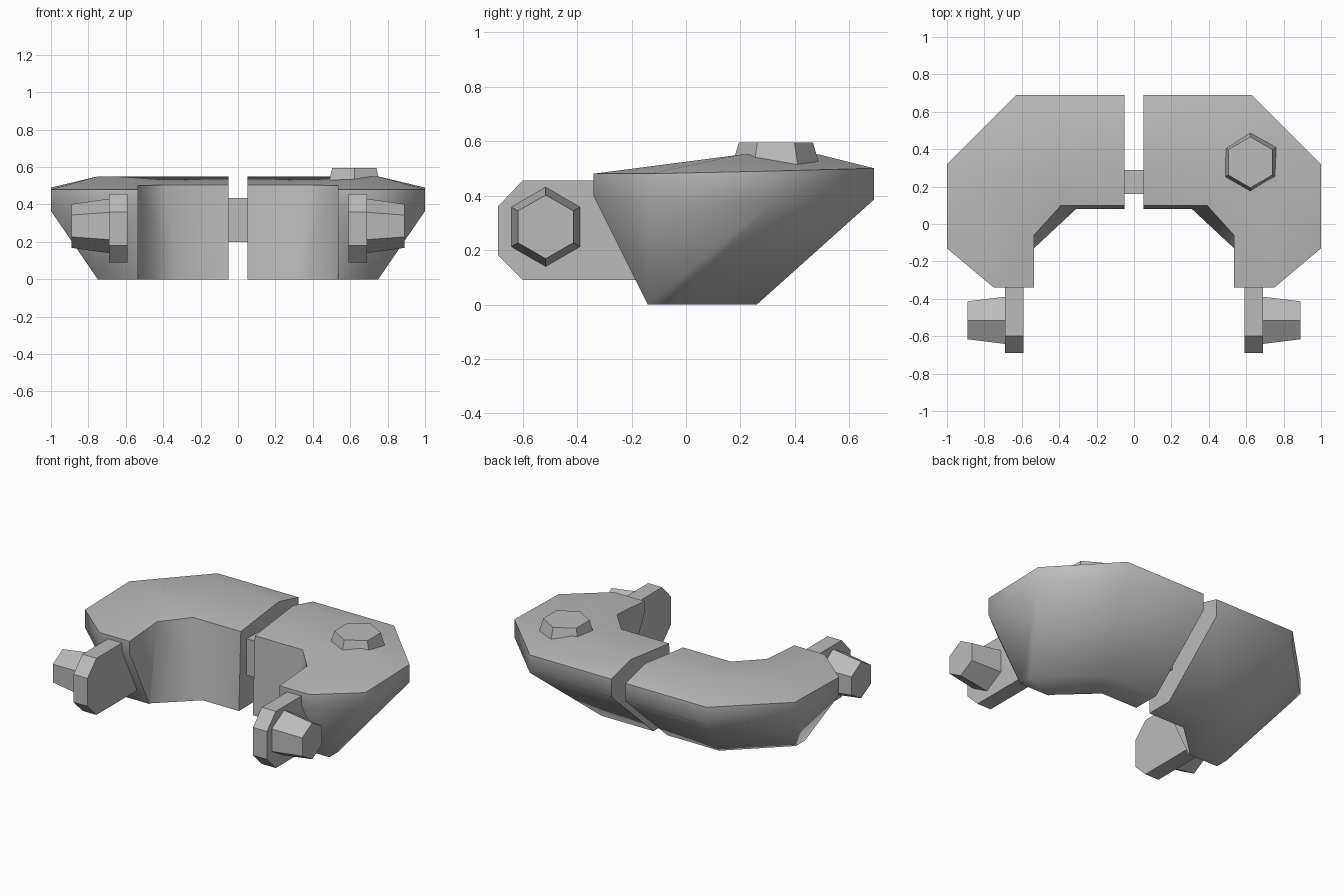
import bpy
import bmesh
import math
from mathutils import Matrix, Vector

cube = bpy.data.objects.get("Cube")
if cube:
    bpy.data.objects.remove(cube, do_unlink=True)

grey = bpy.data.materials.new("plain grey")
grey.use_nodes = True
grey.diffuse_color = (0.5, 0.5, 0.5, 1)
grey.node_tree.nodes["Principled BSDF"].inputs["Base Color"].default_value = grey.diffuse_color


def finish(bm, name, angle=30, mirrored=False):
    """Turn a bmesh into a grey object, optionally flipped to the -x side."""
    if mirrored:
        bmesh.ops.scale(bm, vec=(-1, 1, 1), verts=bm.verts)
    bmesh.ops.recalc_face_normals(bm, faces=bm.faces)
    mesh = bpy.data.meshes.new(name)
    bm.to_mesh(mesh)
    bm.free()
    mesh.materials.append(grey)
    obj = bpy.data.objects.new(name, mesh)
    bpy.context.collection.objects.link(obj)
    bpy.ops.object.select_all(action='DESELECT')
    bpy.context.view_layer.objects.active = obj
    obj.select_set(True)
    bpy.ops.object.shade_smooth_by_angle(angle=math.radians(angle))
    return obj


def body_half(name, mirrored):
    """Angular arm: rails swept from the middle gap round to the front end."""
    bm = bmesh.new()
    inner_bottom = [(.05, .08, 0), (.31, .08, 0), (.535, -.13, 0), (.535, -.14, 0)]
    inner_top = [(.05, .10, .505), (.39, .10, .505), (.535, -.06, .5), (.535, -.34, .48)]
    ridge = [(.05, .49, .55), (.45, .49, .55), (.75, .20, .55), (.75, -.34, .48)]
    outer_top = [(.05, .69, .5), (.63, .69, .5), (1, .32, .49), (1, -.13, .48)]
    outer_low = [(x, y, z - .115) for x, y, z in outer_top]
    outer_bottom = [(.05, .26, 0), (.42, .26, 0), (.75, -.05, 0), (.75, -.14, 0)]
    rails = [[bm.verts.new(p) for p in rail] for rail in
             (inner_bottom, inner_top, ridge, outer_top, outer_low, outer_bottom)]
    count = len(rails)
    nose_in = bm.verts.new((.535, -.34, .4))
    nose_out = bm.verts.new((.75, -.34, .4))

    for r in range(count):
        a, b = rails[r], rails[(r + 1) % count]
        for s in range(3):
            face = [a[s], a[s + 1], b[s + 1], b[s]]
            # The inner wall stops against the blunt nose
            if r == 0 and s == 2:
                face.insert(2, nose_in)
            bm.faces.new(face)

    # Gap face, then nose, undercut and outer chamfer
    bm.faces.new([rail[0] for rail in rails])
    ib, it, rd, ot, ol, ob = [rail[-1] for rail in rails]
    bm.faces.new([it, rd, nose_out, nose_in])
    bm.faces.new([nose_in, nose_out, ob, ib])
    bm.faces.new([rd, ot, ol, nose_out])
    bm.faces.new([nose_out, ol, ob])
    return finish(bm, name, 50, mirrored)


def lug(name, mirrored):
    """Flat plate with clipped corners reaching forward from the arm."""
    bm = bmesh.new()
    outline = [(-.15, .09), (-.6, .09), (-.69, .18), (-.69, .36), (-.6, .455), (-.15, .455)]
    face = bm.faces.new([bm.verts.new((.59, y, z)) for y, z in outline])
    new = bmesh.ops.extrude_face_region(bm, geom=[face])["geom"]
    bmesh.ops.translate(bm, vec=(.1, 0, 0),
                        verts=[v for v in new if isinstance(v, bmesh.types.BMVert)])
    return finish(bm, name, 30, mirrored)


def hex_bolt(name, start, end, r_start, r_end, mirrored=False):
    """Tapered six-sided head between two points."""
    start, end = Vector(start), Vector(end)
    axis = end - start
    bm = bmesh.new()
    bmesh.ops.create_cone(bm, cap_ends=True, segments=6, radius1=r_start,
                          radius2=r_end, depth=axis.length)
    # Corners point along y on the side bolts and along x on the top bolt
    turn = Vector((0, 0, 1)).rotation_difference(axis).to_matrix().to_4x4()
    spin = Matrix.Rotation(math.radians(90 if abs(axis.x) > 0 else 0), 4, 'Z')
    bmesh.ops.transform(bm, verts=bm.verts,
                        matrix=Matrix.Translation((start + end) / 2) @ turn @ spin)
    return finish(bm, name, 30, mirrored)


# Paired parts
for side, flip in (("left", False), ("right", True)):
    body_half(side + "_arm", flip)
    lug(side + "_lug", flip)
    hex_bolt(side + "_lug_bolt", (.68, -.515, .285), (.89, -.515, .285), .147, .117, flip)

# Bolt on the top of the left arm only
hex_bolt("top_bolt", (.622, .33, .45), (.622, .33, .595), .178, .136)

# Bridge joining both arms across the gap
bm = bmesh.new()
bmesh.ops.create_cube(bm, size=1)
bmesh.ops.scale(bm, vec=(.12, .13, .235), verts=bm.verts)
bmesh.ops.translate(bm, vec=(0, .225, .318), verts=bm.verts)
finish(bm, "bridge")
